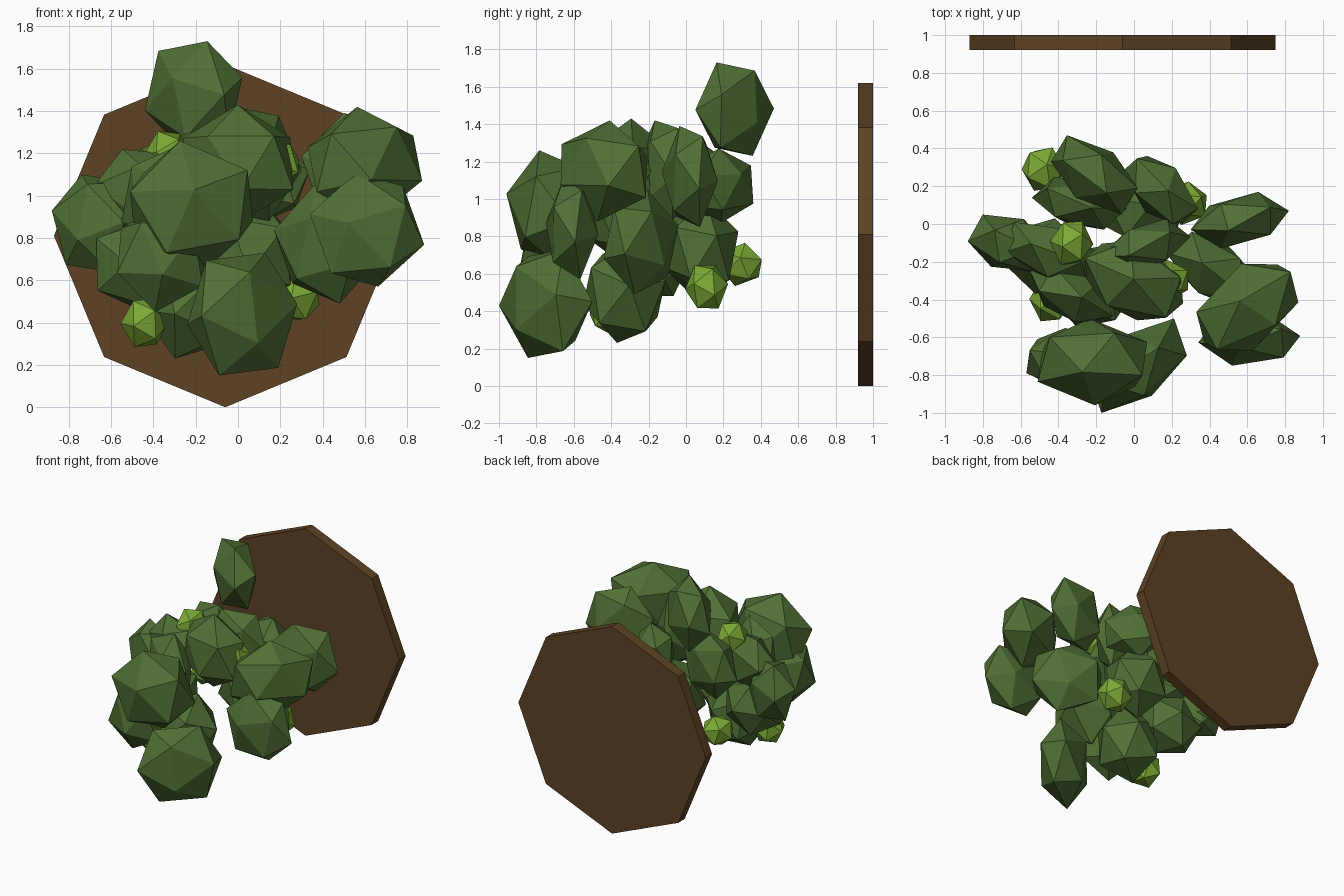
import bpy, bmesh, math, random
from mathutils import Euler, Matrix, Vector

if "Cube" in bpy.data.objects:
    bpy.data.objects.remove(bpy.data.objects["Cube"])

random.seed(11)


def material(name, rgb):
    m = bpy.data.materials.new(name)
    m.diffuse_color = (*rgb, 1)
    m.use_nodes = True
    m.node_tree.nodes["Principled BSDF"].inputs["Base Color"].default_value = m.diffuse_color
    return m


dark_green = material("dark_green", (0.08, 0.16, 0.035))
light_green = material("light_green", (0.20, 0.40, 0.035))
brown = material("brown", (0.11, 0.055, 0.017))


def finish(bm, name, mat):
    me = bpy.data.meshes.new(name)
    bm.to_mesh(me)
    bm.free()
    me.materials.append(mat)
    ob = bpy.data.objects.new(name, me)
    bpy.context.collection.objects.link(ob)


def clump(name, centre, half, mat, yaw=None):
    """Randomly turned icosahedron, flattened along a heading, fitted to half extents."""
    bm = bmesh.new()
    bmesh.ops.create_icosphere(bm, subdivisions=1, radius=1)
    turn = Euler([random.uniform(0, math.tau) for _ in range(3)]).to_matrix().to_4x4()
    if yaw is not None:
        a = math.radians(yaw)
        turn = Matrix.Scale(0.58, 4, Vector((math.sin(a), math.cos(a), 0))) @ turn
    bmesh.ops.transform(bm, matrix=turn, verts=bm.verts)
    size = [max(abs(v.co[i]) for v in bm.verts) for i in range(3)]
    for v in bm.verts:
        v.co = Vector([centre[i] + v.co[i] * half[i] / size[i] for i in range(3)])
    finish(bm, name, mat)


# Dark leaf clumps: centre, half extents, heading of the flat side
leaves = [
    ((-0.21, 0.26, 1.48), (0.23, 0.21, 0.25), 37),    # top
    ((0.60, -0.44, 1.15), (0.27, 0.23, 0.27), -24),   # right
    ((0.61, -0.61, 0.84), (0.27, 0.14, 0.27), 0),
    ((0.56, 0.02, 1.12), (0.26, 0.15, 0.27), -14),
    ((0.42, -0.24, 0.77), (0.25, 0.20, 0.28), 37),
    ((-0.22, -0.73, 0.95), (0.29, 0.23, 0.31), 0),    # front
    ((0.02, -0.75, 0.44), (0.26, 0.25, 0.29), 135),
    ((-0.36, -0.72, 0.71), (0.21, 0.17, 0.26), None),
    ((-0.67, -0.10, 0.87), (0.21, 0.15, 0.23), 11),   # left
    ((-0.44, -0.15, 1.02), (0.24, 0.16, 0.20), 24),
    ((-0.33, -0.37, 0.95), (0.22, 0.15, 0.29), 30),
    ((-0.47, -0.17, 0.68), (0.20, 0.20, 0.20), None),
    ((0.00, -0.30, 1.15), (0.26, 0.21, 0.28), 18),    # middle
    ((0.06, -0.12, 1.15), (0.24, 0.15, 0.27), -24),
    ((-0.29, 0.11, 1.05), (0.25, 0.14, 0.25), 18),
    ((0.14, 0.18, 1.07), (0.20, 0.18, 0.20), 40),
    ((0.05, 0.08, 0.73), (0.22, 0.20, 0.27), None),
    ((-0.22, -0.33, 0.50), (0.25, 0.22, 0.27), None),
]
for i, (c, h, yaw) in enumerate(leaves, 1):
    clump(f"leaf_clump_{i}", c, h, dark_green, yaw)

# Small bright buds
buds = [(-0.44, -0.40, 0.40), (0.27, 0.11, 0.53), (-0.48, 0.29, 0.65),
        (-0.33, -0.10, 1.19), (0.17, -0.30, 1.15)]
for i, c in enumerate(buds, 1):
    clump(f"bud_{i}", c, [0.115] * 3, light_green)

# Upright octagonal trunk slice behind the leaves
bm = bmesh.new()
ring = [bm.verts.new((-0.06 + 0.81 * math.sin(a), 0.92, 0.81 - 0.81 * math.cos(a)))
        for a in (k * math.tau / 8 for k in range(8))]
face = bm.faces.new(ring)
ext = bmesh.ops.extrude_face_region(bm, geom=[face], use_keep_orig=True)
top = [g for g in ext["geom"] if isinstance(g, bmesh.types.BMVert)]
bmesh.ops.translate(bm, verts=top, vec=(0, 0.08, 0))
bmesh.ops.recalc_face_normals(bm, faces=bm.faces)
finish(bm, "trunk_disc", brown)
